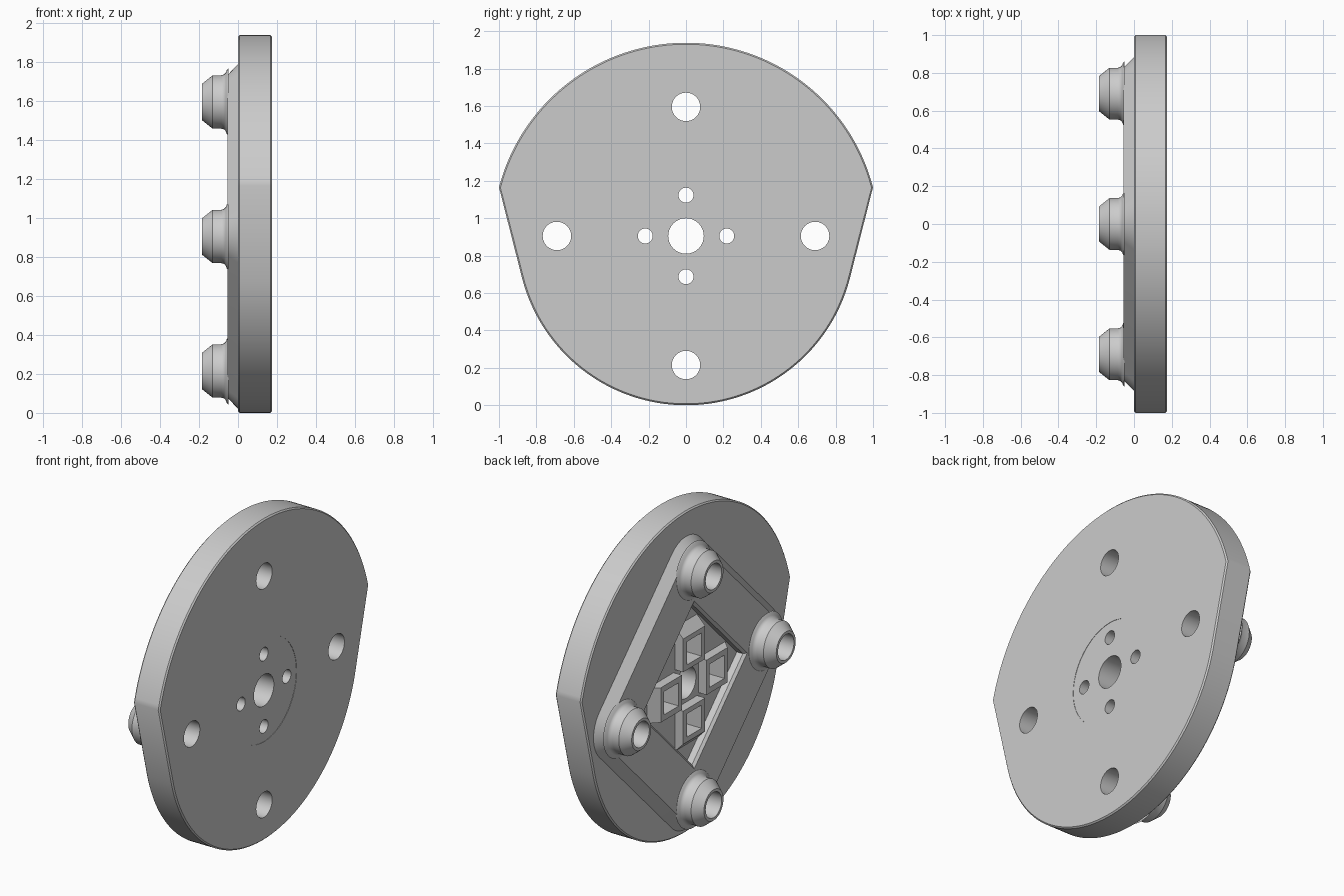
import bpy, bmesh
from math import sin, cos, pi, radians, acos, atan2, hypot

if "Cube" in bpy.data.objects:
    bpy.data.objects.remove(bpy.data.objects["Cube"])

CZ = 0.905          # height of the hub axis, which runs along x
PITCH = 0.69        # axis to mounting bosses
BOLT = 0.218        # axis to small bolts
HOLE_R = 0.076

grey = bpy.data.materials.new("plain_grey")
grey.use_nodes = True
grey.diffuse_color = (0.6, 0.6, 0.6, 1)
grey.node_tree.nodes["Principled BSDF"].inputs["Base Color"].default_value = (0.6, 0.6, 0.6, 1)


def loft(name, sections, closed=False):
    """Bridge (x, outline) sections; cap the ends, or join last to first."""
    bm = bmesh.new()
    rings = [[bm.verts.new((x, y, z + CZ)) for y, z in pts] for x, pts in sections]
    n = len(rings[0])
    pairs = list(zip(rings, rings[1:]))
    if closed:
        pairs.append((rings[-1], rings[0]))
    else:
        bm.faces.new(rings[0])
        bm.faces.new(rings[-1])
    for a, b in pairs:
        for i in range(n):
            j = (i + 1) % n
            bm.faces.new((a[i], a[j], b[j], b[i]))
    bmesh.ops.recalc_face_normals(bm, faces=bm.faces)
    me = bpy.data.meshes.new(name)
    bm.to_mesh(me)
    bm.free()
    me.materials.append(grey)
    ob = bpy.data.objects.new(name, me)
    bpy.context.collection.objects.link(ob)
    return ob


def arc(r, a0, a1, n, cy=0, cz=0):
    return [(cy + r * cos(a0 + (a1 - a0) * i / n), cz + r * sin(a0 + (a1 - a0) * i / n))
            for i in range(n + 1)]


def circle(r, cy=0, cz=0, n=48):
    return arc(r, 0, 2 * pi, n, cy, cz)[:-1]


def square(y0, y1, z0, z1):
    return [(y0, z0), (y1, z0), (y1, z1), (y0, z1)]


def around(r):
    return [(r * cos(k * pi / 2), r * sin(k * pi / 2)) for k in range(4)]


def cut(ob, cutters):
    for c in cutters:
        m = ob.modifiers.new("cut", "BOOLEAN")
        m.operation, m.solver, m.object = "DIFFERENCE", "EXACT", c
    dg = bpy.context.evaluated_depsgraph_get()
    me = bpy.data.meshes.new_from_object(ob.evaluated_get(dg))
    ob.modifiers.clear()
    ob.data = me
    for c in cutters:
        bpy.data.objects.remove(c)


def drill(r, y=0, z=0, x0=-0.4, x1=0.4):
    return loft("cutter", [(x0, circle(r, y, z)), (x1, circle(r, y, z))])


# Plate: large upper arc, smaller lower arc, joined by tangent flats
def plate_outline(inset):
    big, small = 1.033 - inset, 0.905 - inset
    corner = atan2(0.26, 1)
    tangent = corner - acos(0.905 / 1.033)
    return (arc(big, corner, pi - corner, 96)
            + arc(small, pi - tangent, 2 * pi + tangent, 96))


plate = loft("plate", [(0, plate_outline(0.008)), (0.008, plate_outline(0)),
                       (0.167, plate_outline(0)), (0.175, plate_outline(0.008))])
holes = [drill(HOLE_R, y, z) for y, z in around(PITCH)]
holes += [drill(0.04, y, z) for y, z in around(BOLT)]
holes.append(drill(0.095))
# Shallow round face recess, and square nut pockets
holes.append(drill(0.31, x0=0.173))
NUT = 0.07
for y, z in around(BOLT):
    s = square(y - NUT, y + NUT, z - NUT, z + NUT)
    holes.append(loft("cutter", [(-0.1, s), (0.05, s)]))
cut(plate, holes)


# Diamond frame with rounded corners and sloped outer side
def diamond(r):
    pts = []
    for k, (y, z) in enumerate(around(PITCH)):
        a = k * pi / 2
        pts += arc(r, a - pi / 4, a + pi / 4, 16, y, z)
    return pts


frame = loft("diamond_frame", [(0.004, diamond(0.197)), (-0.055, diamond(0.137))])
inner = [(0.1, around(0.485)), (-0.04, around(0.485)), (-0.1, around(0.57))]
cut(frame, [loft("cutter", inner)] + [drill(HOLE_R, y, z) for y, z in around(PITCH)])

# Mounting bosses: flared foot, straight side, tapered nose, open bore
boss_profile = [(-0.05, 0.172), (-0.057, 0.165), (-0.063, 0.15), (-0.072, 0.141),
                (-0.085, 0.137), (-0.13, 0.137), (-0.185, 0.093),
                (-0.185, HOLE_R), (-0.05, HOLE_R)]
bosses = []
for side, (y, z) in zip(("back", "top", "front", "bottom"), around(PITCH)):
    bosses.append(loft(side + "_boss", [(x, circle(r, y, z)) for x, r in boss_profile], True))

# Nut holders: square blocks with sloped outer end
holders = []
for k, (y, z) in enumerate(around(BOLT)):
    c, s = cos(k * pi / 2), sin(k * pi / 2)

    def turned(y0, y1, w):
        return [(a * c - b * s, a * s + b * c) for a, b in square(y0, y1, -w, w)]

    ob = loft("nut_holder", [(0.004, turned(BOLT - 0.1, BOLT + 0.16, 0.105)),
                             (-0.055, turned(BOLT - 0.1, BOLT + 0.1, 0.105))])
    pocket = square(y - NUT, y + NUT, z - NUT, z + NUT)
    cut(ob, [loft("cutter", [(-0.1, pocket), (0.05, pocket)])])
    holders.append(ob)

# Smooth round walls, keep edges sharp
bpy.ops.object.select_all(action="DESELECT")
for ob in [plate, frame] + bosses + holders:
    ob.select_set(True)
bpy.context.view_layer.objects.active = plate
bpy.ops.object.shade_smooth_by_angle(angle=radians(30))
